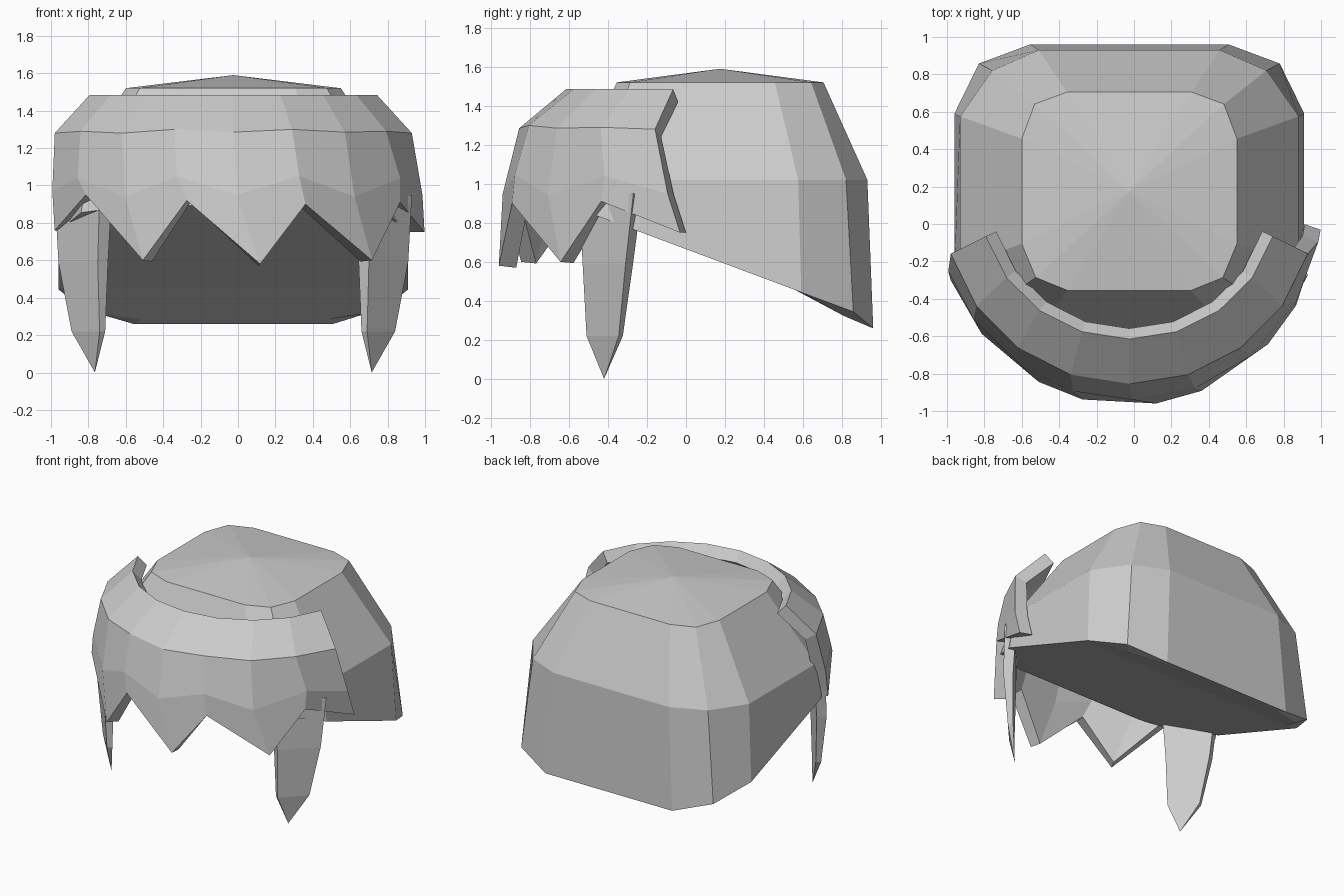
import bpy
import bmesh
from math import sin, cos, radians

cube = bpy.data.objects.get("Cube")
if cube:
    bpy.data.objects.remove(cube, do_unlink=True)

MID_X = -0.025

hair = bpy.data.materials.new("hair_grey")
hair.use_nodes = True
GREY = (0.6, 0.6, 0.6, 1)
hair.diffuse_color = GREY
hair.node_tree.nodes["Principled BSDF"].inputs["Base Color"].default_value = GREY


def make_object(name, bm):
    mesh = bpy.data.meshes.new(name)
    bm.to_mesh(mesh)
    bm.free()
    mesh.materials.append(hair)
    obj = bpy.data.objects.new(name, mesh)
    bpy.context.collection.objects.link(obj)
    return obj


def bridge(bm, upper, lower, closed=True):
    count = len(upper)
    for i in range(count if closed else count - 1):
        j = (i + 1) % count
        bm.faces.new((upper[i], lower[i], lower[j], upper[j]))


def fan(bm, ring, tip):
    tip = bm.verts.new(tip)
    for i, vert in enumerate(ring):
        bm.faces.new((vert, ring[(i + 1) % len(ring)], tip))


# Cap: rounded rectangular rings, peaked crown, slanted closed underside
def cap_ring(bm, half_x, half_y, back_corner, height):
    outline = []
    for side, corner in ((1, back_corner), (-1, (0.87, 0.87))):
        quarter = [(1, 0.53), corner, (corner[0] * 0.66, 1)]
        half = quarter + [(-x, y) for x, y in reversed(quarter)]
        outline += [(side * x, side * y) for x, y in half]
    verts = []
    for x, y in outline:
        py = 0.175 + y * half_y
        verts.append(bm.verts.new((MID_X + x * half_x, py, height(py))))
    return verts


def slant(y, bend):
    return 0.665 - (0.374 if y < bend else 0.423) * y


bm = bmesh.new()
crown = cap_ring(bm, 0.575, 0.53, (0.88, 0.88), lambda y: 1.52)
brow = cap_ring(bm, 0.905, 0.755, (0.81, 0.855), lambda y: 1.02)
hem = cap_ring(bm, 0.935, 0.785, (0.86, 0.87), lambda y: slant(y, 0.9))
underside = cap_ring(bm, 0.87, 0.73, (0.86, 0.87), lambda y: slant(y, 0.7))
for upper, lower in ((crown, brow), (brow, hem), (hem, underside)):
    bridge(bm, upper, lower)
fan(bm, crown, (MID_X, 0.175, 1.59))
# split the underside straight across where its slope changes
bm.faces.new(underside[:6])
bm.faces.new(underside[5:] + underside[:1])
bmesh.ops.recalc_face_normals(bm, faces=bm.faces)
make_object("hair_cap", bm)


# Fringe: arc-shaped rows of points ending in jagged tips
def arc_row(bm, radius_x, radius_y, centre_y, angles, heights):
    row = []
    for angle, z in zip(angles, heights):
        a = radians(angle)
        row.append(bm.verts.new((MID_X - radius_x * cos(a), centre_y - radius_y * sin(a), z)))
    return row


bm = bmesh.new()
even = [90 + 18.4 * i for i in range(-4, 5)]
rows = [
    arc_row(bm, 0.8, 0.765, 0.15, even, [1.485] * 9),
    arc_row(bm, 0.995, 0.97, 0.115, even,
            [1.28, 1.29, 1.28, 1.3, 1.285, 1.3, 1.285, 1.29, 1.28]),
    arc_row(bm, 1.03, 1.045, 0.105, [20, 36, 56, 73, 91, 110, 129, 150, 169],
            [0.97, 1.04, 0.94, 1.05, 0.95, 1.05, 0.94, 1.04, 0.95]),
    arc_row(bm, 1.03, 1.07, 0.1, [22, 40, 62, 76, 98, 112, 136, 150, 173],
            [0.76, 0.95, 0.6, 0.92, 0.58, 0.9, 0.6, 0.91, 0.75]),
]
for upper, lower in zip(rows, rows[1:]):
    bridge(bm, upper, lower, closed=False)
fringe = make_object("fringe", bm)
solid = fringe.modifiers.new("thickness", "SOLIDIFY")
solid.thickness = 0.09
solid.offset = -1


# Side locks: tapering diagonal plates, each ending in a point
def side_lock(name, side):
    bm = bmesh.new()
    # height, front corner, back corner, thickness
    levels = [
        (0.95, (0.715, -0.55), (0.955, -0.27), 0.065),
        (0.59, (0.725, -0.53), (0.935, -0.31), 0.055),
        (0.22, (0.715, -0.51), (0.865, -0.345), 0.03),
    ]
    rings = []
    for z, front, back, t in levels:
        plan = [front, back, (back[0] - t, back[1] + t * 0.7), (front[0] - t, front[1] + t * 0.7)]
        rings.append([bm.verts.new((MID_X + side * x, y, z)) for x, y in plan])
    for upper, lower in zip(rings, rings[1:]):
        bridge(bm, upper, lower)
    bm.faces.new(rings[0])
    fan(bm, rings[-1], (MID_X + side * 0.74, -0.42, 0))
    bmesh.ops.recalc_face_normals(bm, faces=bm.faces)
    make_object(name, bm)


side_lock("left_side_lock", 1)
side_lock("right_side_lock", -1)
